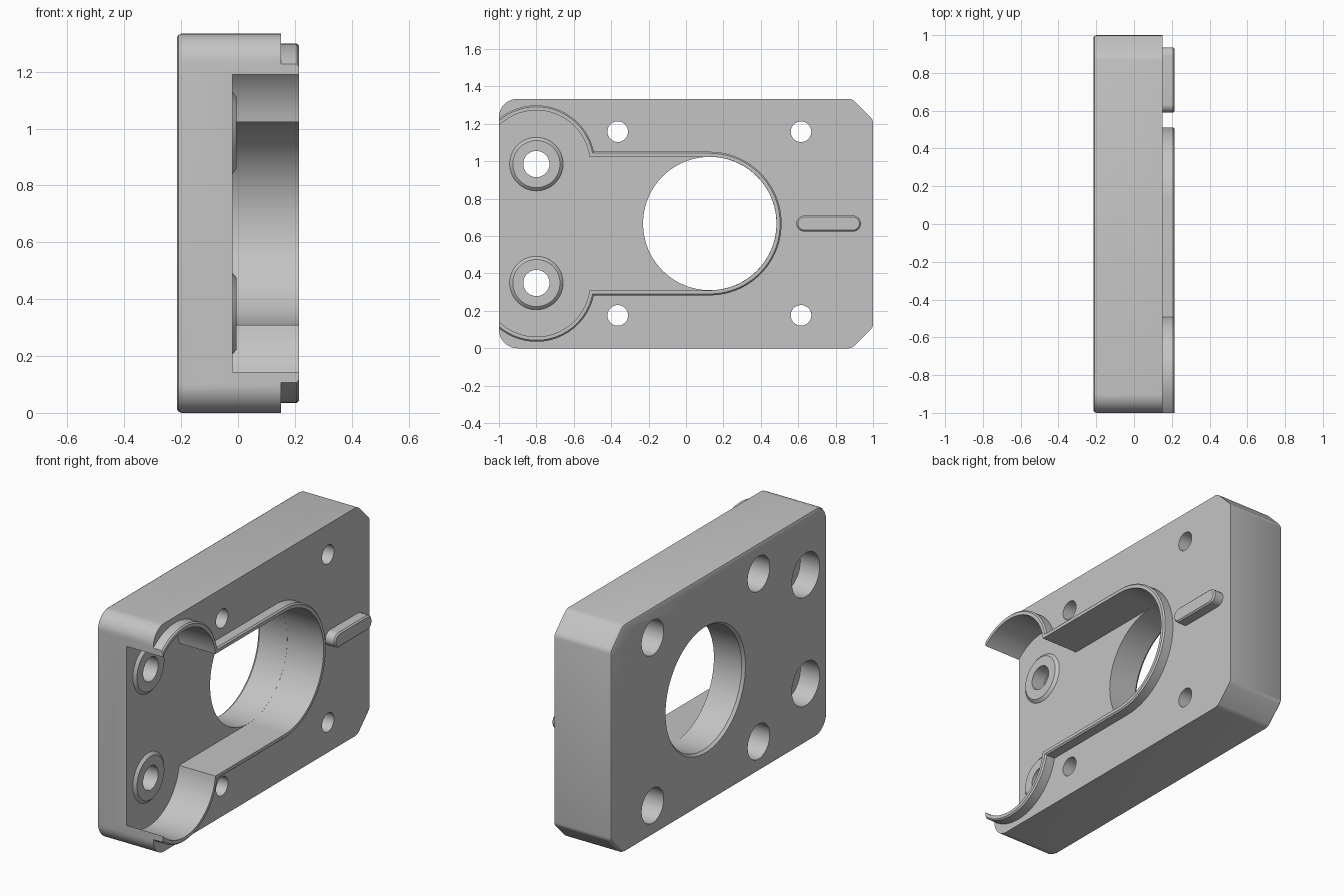
import bpy
import bmesh
from math import pi, sin, cos, acos, asin

cube = bpy.data.objects.get("Cube")
if cube:
    bpy.data.objects.remove(cube, do_unlink=True)

# Single flat grey
GREY = (0.55, 0.55, 0.55, 1)
grey = bpy.data.materials.new("plain grey")
grey.use_nodes = True
grey.diffuse_color = GREY
grey.node_tree.nodes["Principled BSDF"].inputs["Base Color"].default_value = GREY

BACK, FACE, TOP, FLOOR = -0.215, 0.152, 0.215, -0.02
MID = 0.667          # mid height
CHEEK_Y, CHEEK_Z = -0.8, 0.318
BORE_Y, BORE_R = 0.127, 0.357
parts = []


def loft(name, sections, keep=True):
    """Solid through (x, [(y, z), ...]) sections with equal point counts."""
    bm = bmesh.new()
    rings = [[bm.verts.new((x, y, z)) for y, z in pts] for x, pts in sections]
    n = len(rings[0])
    for a, b in zip(rings, rings[1:]):
        for i in range(n):
            j = (i + 1) % n
            bm.faces.new((a[i], a[j], b[j], b[i]))
    bm.faces.new(rings[0])
    bm.faces.new(rings[-1])
    bmesh.ops.recalc_face_normals(bm, faces=bm.faces)
    mesh = bpy.data.meshes.new(name)
    bm.to_mesh(mesh)
    bm.free()
    mesh.materials.append(grey)
    obj = bpy.data.objects.new(name, mesh)
    bpy.context.collection.objects.link(obj)
    if keep:
        parts.append(obj)
    else:
        obj.hide_render = True
    return obj


def arc(y, z, r, a0, a1, n=24):
    return [(y + r * cos(a0 + (a1 - a0) * i / n), z + r * sin(a0 + (a1 - a0) * i / n))
            for i in range(n + 1)]


def turned(name, y, z, steps, keep=True, n=64):
    """Round solid along x from (x, radius) steps."""
    return loft(name, [(x, arc(y, z, r, 0, 2 * pi, n)[:-1]) for x, r in steps], keep)


def mirrored(upper):
    """Close an upper half outline with its reflection about mid height."""
    return upper + [(y, 2 * MID - z) for y, z in reversed(upper)]


def pocket_outline(grow, y0):
    """Two round cheeks, a straight neck and a round end."""
    r, big = 0.287 + grow, BORE_R + grow
    start = acos((y0 - CHEEK_Y) / r)
    end = asin((big - CHEEK_Z) / r)
    upper = arc(CHEEK_Y, MID + CHEEK_Z, r, start, end, 32)
    upper += arc(BORE_Y, MID, big, pi / 2, 0.02, 32)
    return mirrored(upper)


def slot(y0, y1, r):
    return (arc(y1 - r, MID, r, -pi / 2, pi / 2, 16)
            + arc(y0 + r, MID, r, pi / 2, 3 * pi / 2, 16))


def cut(obj, cutters):
    for c in cutters:
        mod = obj.modifiers.new("cut", 'BOOLEAN')
        mod.operation = 'DIFFERENCE'
        mod.solver = 'EXACT'
        mod.object = c
    deps = bpy.context.evaluated_depsgraph_get()
    mesh = bpy.data.meshes.new_from_object(obj.evaluated_get(deps))
    obj.modifiers.clear()
    obj.data = mesh


# Plate: rounded front corners, clipped rear corners, softened back edge
top = 2 * MID
plate_half = arc(-0.9, top - 0.1, 0.1, pi, pi / 2, 12)
plate_half += [(0.87, top), (0.885, top - 0.003), (0.9, top - 0.012),
               (0.988, top - 0.1), (0.997, top - 0.113), (1, top - 0.128)]
outline = mirrored(plate_half)


def inset(d):
    return [(y * (1 - d), MID + (z - MID) * (1 - d / MID)) for y, z in outline]


plate = loft("plate", [(BACK, inset(0.015)), (BACK + 0.005, inset(0.005)),
                       (BACK + 0.015, outline), (FACE, outline)])

# Raised rim around the pocket
rim = loft("pocket_rim", [(FACE, pocket_outline(0.027, -1)),
                          (TOP - 0.008, pocket_outline(0.027, -1)),
                          (TOP, pocket_outline(0.019, -1))])

# Locating key
loft("locating_key", [(FACE, slot(0.59, 0.935, 0.043)),
                      (TOP - 0.008, slot(0.59, 0.935, 0.043)),
                      (TOP, slot(0.598, 0.927, 0.035))])

# Cutters for the pocket and the main bore
pocket = loft("pocket_cutter", [(FLOOR, pocket_outline(0, -1.05)),
                                (0.4, pocket_outline(0, -1.05))], False)
bore = turned("bore_cutter", BORE_Y, MID, [(-0.235, 0.386), (-0.2, 0.3565), (0.05, 0.3565)],
              False, 96)
cutters = [pocket, bore]

# Bosses and counterbored holes
for side, label in ((1, "upper"), (-1, "lower")):
    z = MID + side * CHEEK_Z
    boss = turned(label + "_boss", CHEEK_Y, z,
                  [(FLOOR, 0.143), (FLOOR + 0.003, 0.141), (FLOOR + 0.015, 0.126)])
    hole = turned("boss_hole_cutter", CHEEK_Y, z,
                  [(-0.3, 0.128), (-0.09, 0.128), (-0.09, 0.07), (0.05, 0.07)], False)
    cut(boss, [hole])
    cutters.append(hole)
    for y in (-0.365, 0.615):
        cutters.append(turned("screw_hole_cutter", y, MID + side * 0.491,
                              [(-0.3, 0.102), (-0.015, 0.102), (-0.015, 0.055), (0.3, 0.055)],
                              False, 48))

cut(plate, cutters)
cut(rim, [pocket])
for c in cutters:
    bpy.data.objects.remove(c, do_unlink=True)

# Smooth curved walls, keep sharp edges
bpy.ops.object.select_all(action='DESELECT')
for p in parts:
    p.select_set(True)
bpy.context.view_layer.objects.active = plate
bpy.ops.object.shade_smooth_by_angle(angle=0.5)
